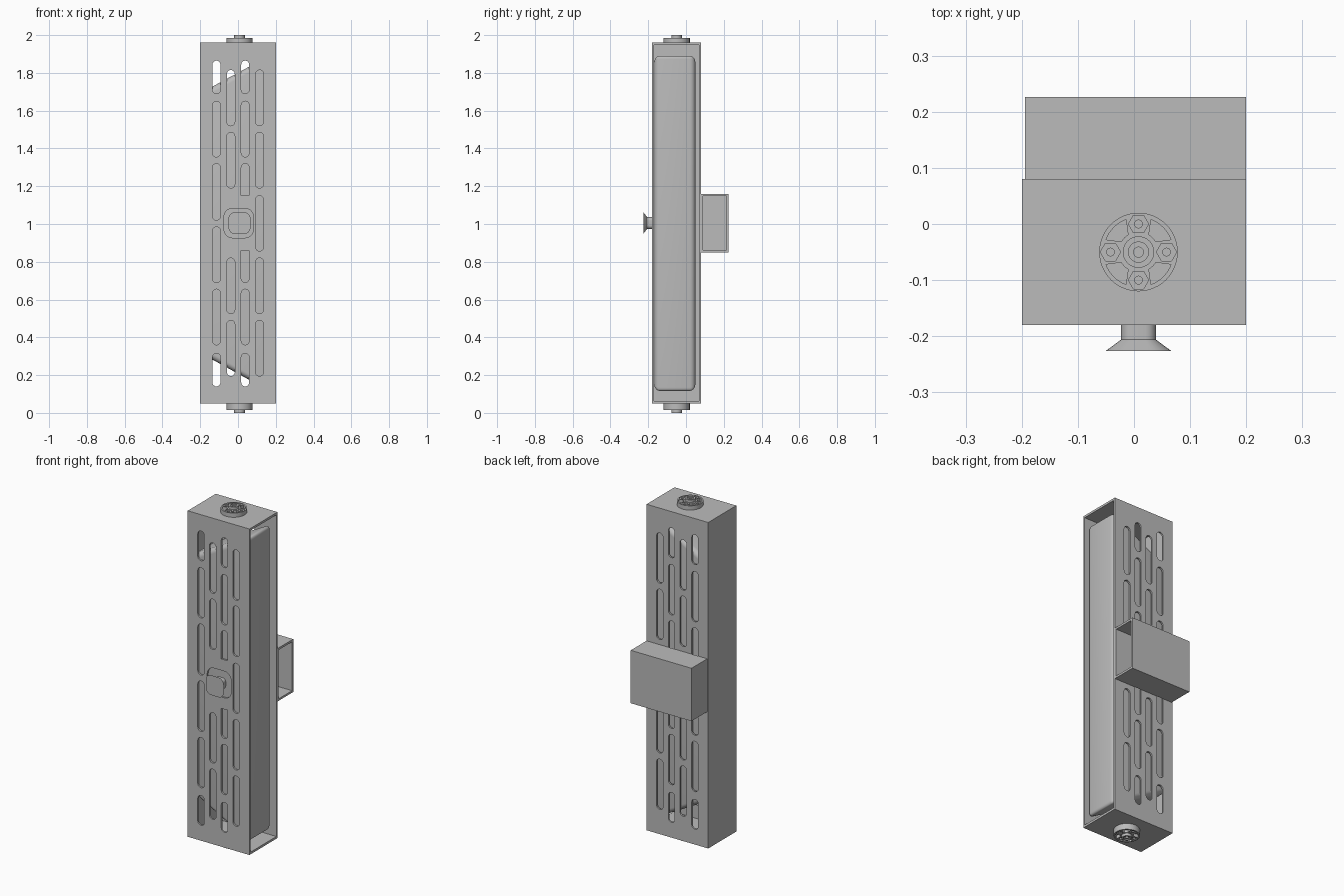
import bpy, bmesh, math
from mathutils import Vector, Matrix

if "Cube" in bpy.data.objects:
    bpy.data.objects.remove(bpy.data.objects["Cube"])

grey = bpy.data.materials.new("grey")
grey.diffuse_color = (0.5, 0.5, 0.5, 1)
grey.use_nodes = True
grey.node_tree.nodes["Principled BSDF"].inputs["Base Color"].default_value = grey.diffuse_color


def finish(bm, name):
    bmesh.ops.recalc_face_normals(bm, faces=bm.faces)
    me = bpy.data.meshes.new(name)
    bm.to_mesh(me)
    bm.free()
    me.materials.append(grey)
    ob = bpy.data.objects.new(name, me)
    bpy.context.collection.objects.link(ob)
    return ob


def add_prism(bm, pts, a, b, axis="z"):
    """Extrude a 2D outline from a to b along y (outline in x,z) or z (outline in x,y)."""
    put = (lambda p, h: (p[0], h, p[1])) if axis == "y" else (lambda p, h: (p[0], p[1], h))
    lo = [bm.verts.new(put(p, a)) for p in pts]
    hi = [bm.verts.new(put(p, b)) for p in pts]
    bm.faces.new(lo)
    bm.faces.new(hi[::-1])
    for i in range(len(pts)):
        j = (i + 1) % len(pts)
        bm.faces.new((lo[i], lo[j], hi[j], hi[i]))


def prisms(name, outlines, a, b, axis="z"):
    bm = bmesh.new()
    for pts in outlines:
        add_prism(bm, pts, a, b, axis)
    return finish(bm, name)


def box(name, x, y, z):
    return prisms(name, [[(x[0], y[0]), (x[1], y[0]), (x[1], y[1]), (x[0], y[1])]], *z)


def apply_mods(ob):
    dg = bpy.context.evaluated_depsgraph_get()
    me = bpy.data.meshes.new_from_object(ob.evaluated_get(dg))
    ob.modifiers.clear()
    ob.data = me


def cut(ob, cutter):
    m = ob.modifiers.new("cut", "BOOLEAN")
    m.operation, m.solver, m.object = "DIFFERENCE", "EXACT", cutter
    apply_mods(ob)
    bpy.data.objects.remove(cutter)


def smooth(ob, angle=35):
    bpy.ops.object.select_all(action="DESELECT")
    ob.select_set(True)
    bpy.context.view_layer.objects.active = ob
    bpy.ops.object.shade_smooth_by_angle(angle=math.radians(angle))


def arc(cx, cy, r, a0, a1, n):
    return [(cx + r * math.cos(math.radians(a0 + (a1 - a0) * i / n)),
             cy + r * math.sin(math.radians(a0 + (a1 - a0) * i / n))) for i in range(n + 1)]


def circle(cx, cy, r, n, a0=0):
    return arc(cx, cy, r, a0, a0 + 360, n)[:-1]


def slot(x, z0, z1, r=0.021):
    """Upright slot; ends are flat where the pattern stops at the middle bracket."""
    top = [(x + r, z1), (x - r, z1)] if z1 == 0.86 else arc(x, z1 - r, r, 0, 180, 10)
    low = [(x - r, z0), (x + r, z0)] if z0 == 1.15 else arc(x, z0 + r, r, 180, 360, 10)
    return top + low


def round_square(cx, cz, h, r, n=6):
    pts = []
    for k, (sx, sz) in enumerate([(1, 1), (-1, 1), (-1, -1), (1, -1)]):
        pts += arc(cx + sx * (h - r), cz + sz * (h - r), r, 90 * k, 90 * k + 90, n)
    return pts


# Outer housing, open on the right, with slots through front and back
housing = box("housing", (-0.2, 0.2), (-0.18, 0.08), (0.05, 1.96))
cut(housing, box("cavity", (-0.188, 0.3), (-0.17, 0.07), (0.063, 1.947)))
ends = [(1.69, 1.865), (0.14, 0.315), (1.355, 1.65), (0.36, 0.655)]
offset = [(1.52, 1.815), (1.19, 1.485), (0.525, 0.82), (0.195, 0.49)]
columns = {-0.114: ends + [(1.02, 1.32), (0.69, 0.985)],
           -0.038: offset,
           0.038: ends + [(1.15, 1.32), (0.69, 0.86)],
           0.114: offset + [(0.857, 1.15)]}
cut(housing, prisms("slots", [slot(x, *s) for x, ss in columns.items() for s in ss], -0.3, 0.3, "y"))
cut(housing, prisms("knob_hole", [round_square(0.004, 1.005, 0.078, 0.045)], -0.3, -0.1, "y"))

# Tapered inner cartridge with rounded edges
body = prisms("inner_body", [[(-0.186, 0.31), (0.183, 0.107), (0.183, 1.9), (-0.186, 1.7)]],
              -0.169, 0.05, "y")
bev = body.modifiers.new("round", "BEVEL")
bev.width, bev.segments, bev.limit_method = 0.028, 5, "NONE"
apply_mods(body)
smooth(body)

# Back bracket sleeve, open on the right
sleeve = box("back_sleeve", (-0.194, 0.2), (0.08, 0.226), (0.85, 1.16))
cut(sleeve, box("sleeve_cavity", (-0.182, 0.3), (0.091, 0.215), (0.862, 1.148)))

# Front knob: stem that flares out to a rounded square face
bm = bmesh.new()
rings = []
for y, h in [(-0.165, 0.031), (-0.206, 0.031), (-0.226, 0.058)]:
    rings.append([bm.verts.new((x, y, z)) for x, z in round_square(0.008, 1.005, h, h * 0.6)])
for a, b in zip(rings, rings[1:]):
    for i in range(len(a)):
        j = (i + 1) % len(a)
        bm.faces.new((a[i], a[j], b[j], b[i]))
bm.faces.new(rings[0])
bm.faces.new(rings[-1])
smooth(finish(bm, "knob"), 30)

# Round end cap with pockets, hexagon recesses and a hub; built tip up with the tip at 0
cap = prisms("top_cap", [circle(0, 0, 0.07, 48)], -0.05, -0.015)
pockets = [arc(0, 0, 0.062, a - 24, a + 24, 8) + arc(0, 0, 0.036, a + 14, a - 14, 4)
           for a in (45, 135, 225, 315)]
cut(cap, prisms("pockets", pockets, -0.034, 0.01))
spots = [(0.05 * math.cos(k * math.pi / 2), 0.05 * math.sin(k * math.pi / 2)) for k in range(4)]
cut(cap, prisms("hexes", [circle(x, y, 0.018, 6) for x, y in spots], -0.019, 0.01))
cut(cap, prisms("bolt_holes", [circle(x, y, 0.007, 16) for x, y in spots], -0.034, 0.01))

hub = prisms("top_hub", [circle(0, 0, 0.028, 32)], -0.04, 0)
cut(hub, prisms("hub_recess", [circle(0, 0, 0.018, 24)], -0.006, 0.01))
cut(hub, prisms("hub_hole", [circle(0, 0, 0.009, 16)], -0.025, 0.01))

for ob in (cap, hub):
    smooth(ob)
    lower = ob.copy()
    lower.data = ob.data.copy()
    lower.name = ob.name.replace("top", "bottom")
    bpy.context.collection.objects.link(lower)
    ob.data.transform(Matrix.Translation((0.008, -0.05, 2)))
    lower.data.transform(Matrix.Translation((0.008, -0.05, 0)) @ Matrix.Rotation(math.pi, 4, "X"))
